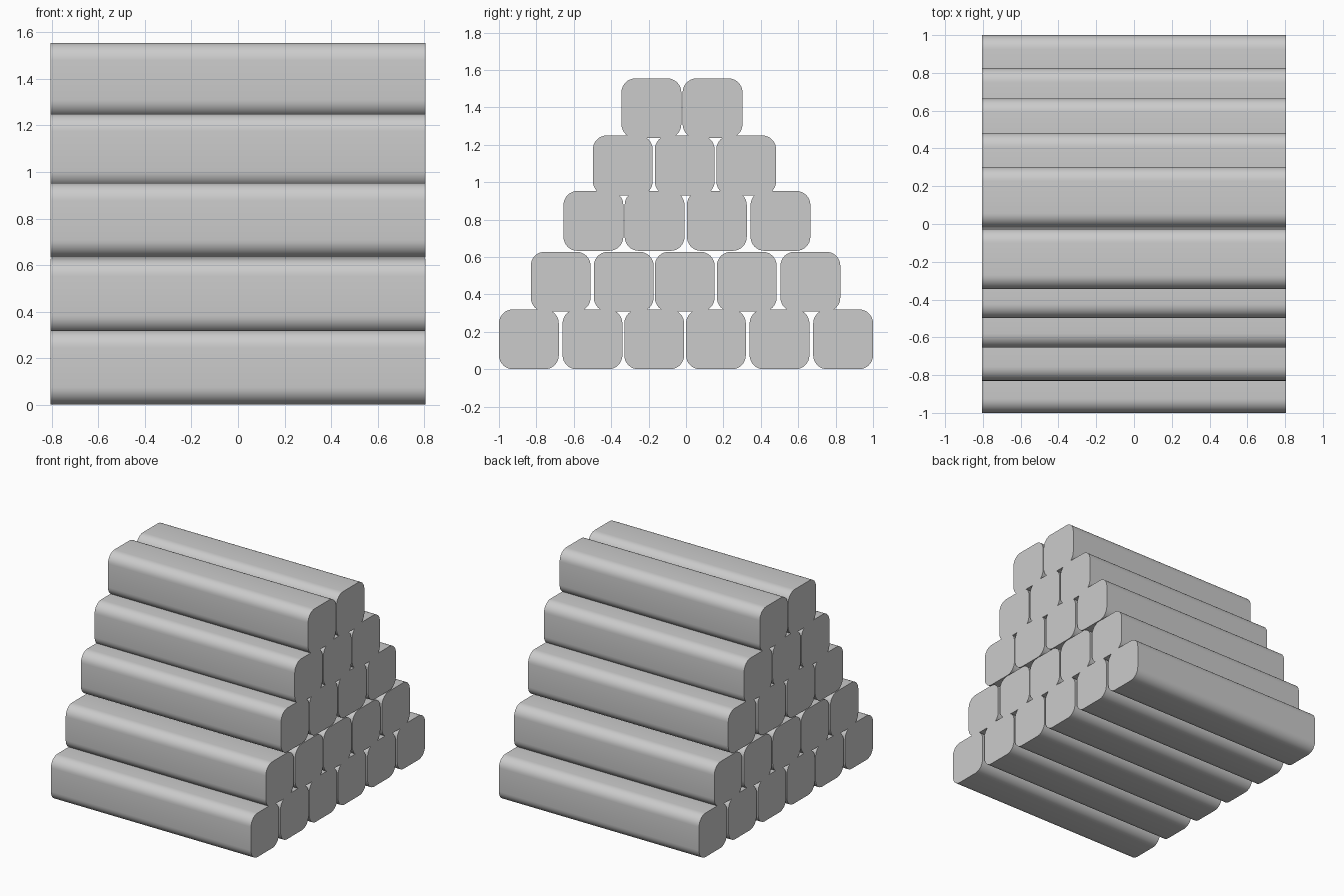
import bpy, bmesh, math

if "Cube" in bpy.data.objects:
    bpy.data.objects.remove(bpy.data.objects["Cube"])

SIZE = 0.32      # width and height of a beam
LENGTH = 1.61    # beam length along x
RADIUS = 0.075   # rounding of the long edges

# Each row: centre height and beam centres along y
ROWS = [
    (0.160, [-0.84, -0.50, -0.17, 0.16, 0.50, 0.84]),
    (0.468, [-0.67, -0.333, -0.007, 0.325, 0.665]),
    (0.793, [-0.495, -0.168, 0.165, 0.505]),
    (1.090, [-0.338, -0.007, 0.322]),
    (1.395, [-0.185, 0.142]),
]


def beam_mesh():
    # Box with only its four long edges rounded, ends left flat
    bm = bmesh.new()
    bmesh.ops.create_cube(bm, size=1)
    bmesh.ops.scale(bm, vec=(LENGTH, SIZE, SIZE), verts=bm.verts)
    long_edges = [e for e in bm.edges
                  if abs(e.verts[0].co.x - e.verts[1].co.x) > 1]
    bmesh.ops.bevel(bm, geom=long_edges, offset=RADIUS, segments=8,
                    profile=0.5, affect='EDGES')
    mesh = bpy.data.meshes.new("beam")
    bm.to_mesh(mesh)
    bm.free()
    return mesh


# Stack of beams, all sharing one mesh
mesh = beam_mesh()
beams = []
for r, (z, ys) in enumerate(ROWS, 1):
    for i, y in enumerate(ys, 1):
        beam = bpy.data.objects.new(f"beam_row{r}_{i}", mesh)
        beam.location = (0, y, z)
        bpy.context.collection.objects.link(beam)
        beams.append(beam)

# Smooth the rounded edges, keep the end faces sharp
beams[0].select_set(True)
bpy.context.view_layer.objects.active = beams[0]
bpy.ops.object.shade_smooth_by_angle(angle=math.radians(30))
